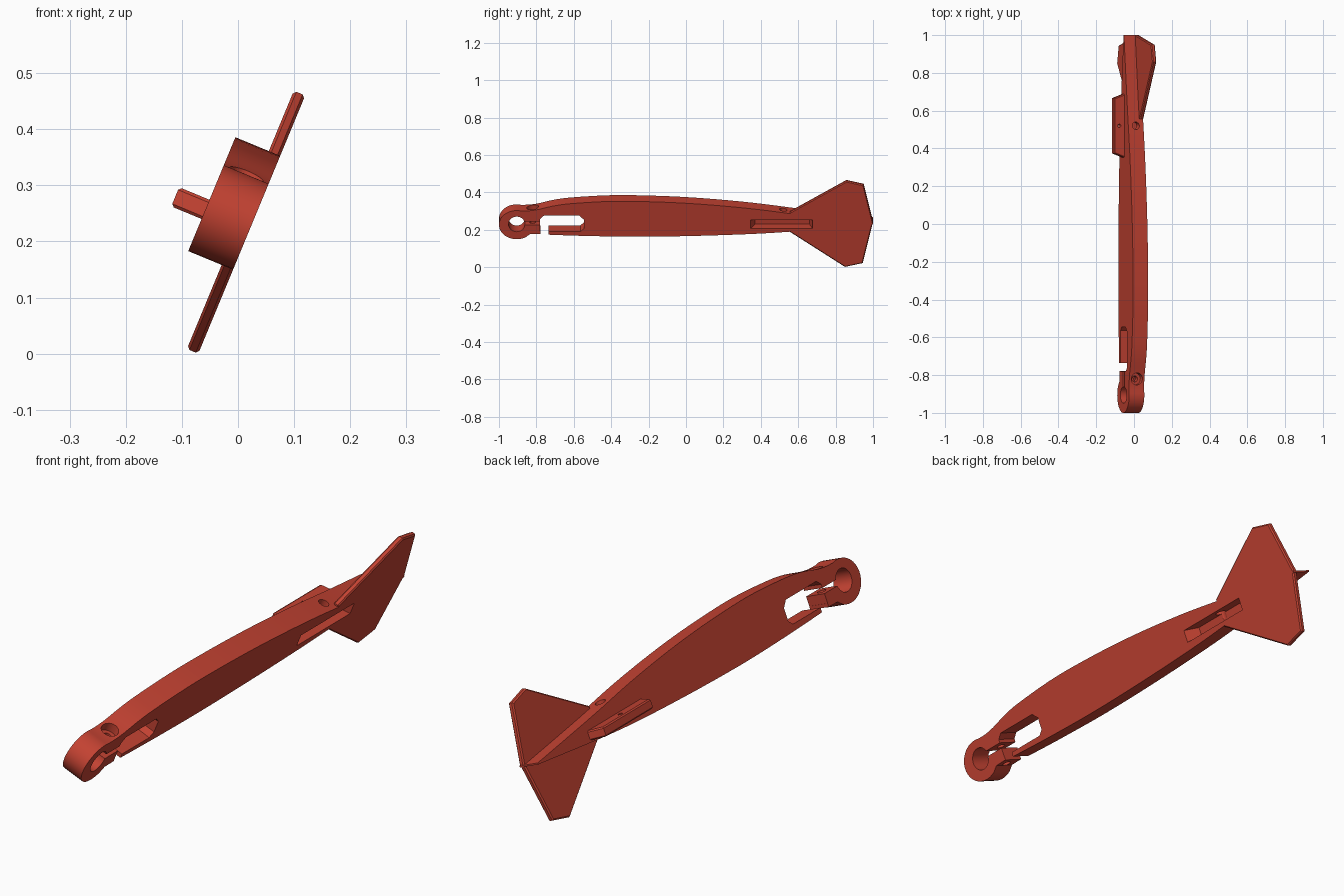
import bpy, bmesh, math
from mathutils import Matrix, Vector

if "Cube" in bpy.data.objects:
    bpy.data.objects.remove(bpy.data.objects["Cube"])

# Everything is laid out in a tilted frame: x = thickness, y = length, z = height
FRAME = Matrix.Translation((0.0245, 0, 0.23)) @ Matrix.Rotation(math.radians(22.5), 4, 'Y')
THICK = 0.0865

red = bpy.data.materials.new("brick_red")
red.diffuse_color = (0.55, 0.055, 0.032, 1)
red.use_nodes = True
red.node_tree.nodes["Principled BSDF"].inputs["Base Color"].default_value = red.diffuse_color


def make(name, bm):
    bmesh.ops.recalc_face_normals(bm, faces=bm.faces[:])
    me = bpy.data.meshes.new(name)
    bm.to_mesh(me)
    bm.free()
    me.materials.append(red)
    ob = bpy.data.objects.new(name, me)
    ob.matrix_world = FRAME
    bpy.context.collection.objects.link(ob)
    return ob


def prism(name, outline, x0, x1, scale_y=1.0):
    """Extrude a (length, height) outline from x0 to x1, optionally shrinking its length."""
    bm = bmesh.new()
    mid = (max(p[0] for p in outline) + min(p[0] for p in outline)) / 2
    a = [bm.verts.new((x0, mid + (y - mid) * scale_y, z)) for y, z in outline]
    b = [bm.verts.new((x1, y, z)) for y, z in outline]
    bm.faces.new(a)
    bm.faces.new(b)
    n = len(outline)
    for i in range(n):
        j = (i + 1) % n
        bm.faces.new((a[i], a[j], b[j], b[i]))
    return make(name, bm)


def pin(name, x, y, z0, z1, r):
    """Upright cylinder used for drilling."""
    bm = bmesh.new()
    bmesh.ops.create_cone(bm, cap_ends=True, segments=24, radius1=r, radius2=r, depth=z1 - z0,
                          matrix=Matrix.Translation((x, y, (z0 + z1) / 2)))
    return make(name, bm)


def box(y0, y1, z0, z1):
    return [(y0, z0), (y1, z0), (y1, z1), (y0, z1)]


def oval(y, z, ry, rz, a0, a1, n):
    return [(y + ry * math.cos(math.radians(a0 + (a1 - a0) * i / n)),
             z + rz * math.sin(math.radians(a0 + (a1 - a0) * i / n))) for i in range(n + 1)]


def smooth_path(pts, n=5):
    """Catmull-Rom curve through the points."""
    v = [Vector(p) for p in pts]
    v = [2 * v[0] - v[1]] + v + [2 * v[-1] - v[-2]]
    out = []
    for i in range(1, len(v) - 2):
        p0, p1, p2, p3 = v[i - 1:i + 3]
        for k in range(n):
            t = k / n
            out.append(tuple(0.5 * (2 * p1 + (p2 - p0) * t + (2 * p0 - 5 * p1 + 4 * p2 - p3) * t * t
                                    + (3 * p1 - p0 - 3 * p2 + p3) * t ** 3)))
    return out + [tuple(v[-2])]


def modify(ob, add):
    """Add modifiers through a callback and bake them."""
    add(ob)
    me = bpy.data.meshes.new_from_object(ob.evaluated_get(bpy.context.evaluated_depsgraph_get()))
    ob.modifiers.clear()
    ob.data = me


def cut(ob, cutter):
    def add(o):
        m = o.modifiers.new("cut", 'BOOLEAN')
        m.operation, m.solver, m.object = 'DIFFERENCE', 'EXACT', cutter
    modify(ob, add)


def chamfer(ob, width):
    def add(o):
        m = o.modifiers.new("chamfer", 'BEVEL')
        m.width, m.segments, m.limit_method, m.angle_limit = width, 1, 'ANGLE', math.radians(80)
    modify(ob, add)


# Arm: round clamp end, arched top, gently bowed underside, pointed tail
top = smooth_path([(1.0, 0.006), (0.8, 0.03), (0.6, 0.055), (0.4, 0.083), (0.2, 0.105), (0, 0.121),
                   (-0.2, 0.13), (-0.4, 0.132), (-0.6, 0.12), (-0.7, 0.107), (-0.79, 0.085),
                   (-0.84, 0.077)])
hub = oval(-0.905, -0.004, 0.095, 0.083, 75, 300, 22)
bottom = smooth_path([(-0.835, -0.058), (-0.78, -0.057), (-0.73, -0.061), (-0.5, -0.069),
                      (-0.2, -0.0725), (0.2, -0.063), (0.55, -0.044), (1.0, 0.0)])
arm = prism("arm", top + hub + bottom, -THICK, 0)

# Tail fin: thin chamfered plate flush with the outer side of the arm
fin = prism("tail_fin", [(0.555, 0.068), (0.858, 0.249), (0.95, 0.227), (1.0, 0.01),
                         (0.945, -0.227), (0.85, -0.249), (0.555, -0.046)], -0.022, 0)
chamfer(fin, 0.005)

# Side tab sticking out of the inner face
tab = prism("side_tab", box(0.35, 0.69, -0.025, 0.012), -0.145, -0.08, 0.86)
chamfer(tab, 0.005)

# Cutters
window = prism("window_cutter", [(-0.78, -0.043), (-0.565, -0.043), (-0.545, -0.025), (-0.545, 0.025),
                                 (-0.57, 0.049), (-0.76, 0.049), (-0.78, 0.03)], -0.2, 0.1)
gap = prism("gap_cutter", box(-0.779, -0.735, -0.15, -0.02), -0.2, 0.1)
bore = prism("bore_cutter", oval(-0.905, 0.0, 0.044, 0.044, 0, 345, 23), -0.2, 0.1)
slit = prism("slit_cutter", box(-0.89, -0.77, -0.006, 0.016), -0.2, 0.1)
mid = -THICK / 2
head = pin("bolt_head_cutter", mid, -0.82, 0.05, 0.2, 0.032)
shank = pin("bolt_shank_cutter", mid, -0.82, -0.15, 0.06, 0.016)
recess = prism("recess_cutter", box(0.37, 0.66, -0.025, 0.025), -0.06, 0.0)
for v in recess.data.vertices:  # flare the ends outward and pass through the outer face
    if v.co.x > -0.01:
        v.co.x = 0.01
        v.co.y += 0.02 if v.co.y > 0.5 else -0.03
rear = pin("rear_pin_cutter", mid, 0.52, 0.0, 0.2, 0.02)
tab_pin = pin("tab_pin_cutter", -0.115, 0.52, -0.1, 0.1, 0.009)

for c in (window, gap, bore, slit, head, shank, recess, rear):
    cut(arm, c)
cut(fin, recess)
cut(tab, tab_pin)
for c in (window, gap, bore, slit, head, shank, recess, rear, tab_pin):
    bpy.data.objects.remove(c)

# Smooth the curved walls, keep the edges crisp
for ob in (arm, fin, tab):
    bpy.ops.object.select_all(action='DESELECT')
    ob.select_set(True)
    bpy.context.view_layer.objects.active = ob
    bpy.ops.object.shade_smooth_by_angle(angle=math.radians(25))
